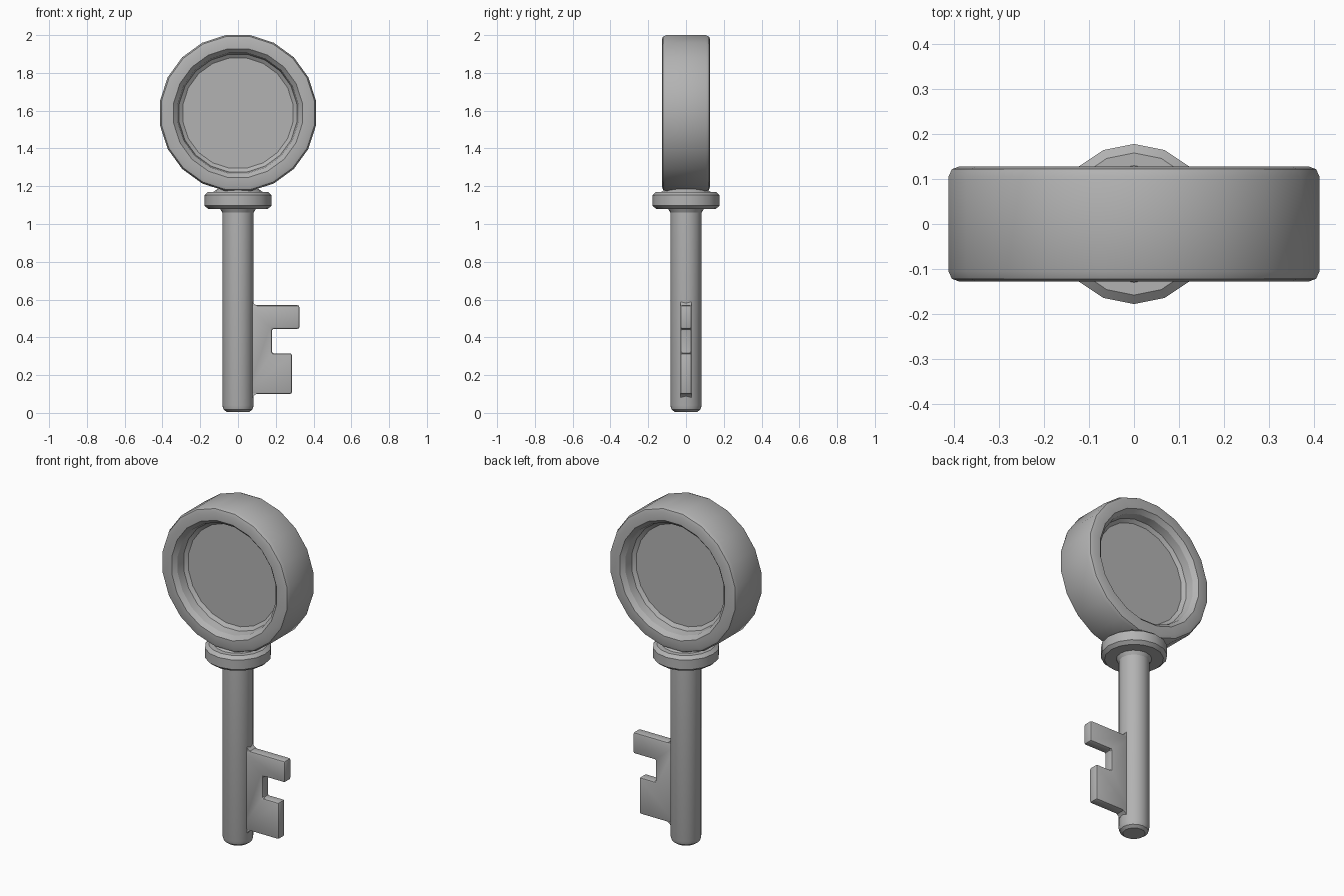
import bpy, bmesh, math
from mathutils import Matrix, Vector

cube = bpy.data.objects.get("Cube")
if cube:
    bpy.data.objects.remove(cube, do_unlink=True)

metal = bpy.data.materials.new("grey metal")
metal.use_nodes = True
metal.diffuse_color = (0.45, 0.45, 0.45, 1)
metal.node_tree.nodes["Principled BSDF"].inputs["Base Color"].default_value = (0.45, 0.45, 0.45, 1)


def finish(name, bm):
    bmesh.ops.remove_doubles(bm, verts=bm.verts, dist=0.0001)
    bmesh.ops.recalc_face_normals(bm, faces=bm.faces)
    mesh = bpy.data.meshes.new(name)
    bm.to_mesh(mesh)
    bm.free()
    obj = bpy.data.objects.new(name, mesh)
    bpy.context.collection.objects.link(obj)
    mesh.materials.append(metal)
    bpy.ops.object.select_all(action='DESELECT')
    obj.select_set(True)
    bpy.context.view_layer.objects.active = obj
    bpy.ops.object.shade_smooth_by_angle(angle=math.radians(28))
    return obj


def lathe(name, profile, sides, matrix=Matrix()):
    """Spin a (radius, height) profile around z, then place it."""
    bm = bmesh.new()
    verts = [bm.verts.new((r, 0, h)) for r, h in profile]
    edges = [bm.edges.new(pair) for pair in zip(verts, verts[1:])]
    bmesh.ops.spin(bm, geom=verts + edges, axis=(0, 0, 1), cent=(0, 0, 0),
                   angle=math.tau, steps=sides, use_merge=True)
    bm.transform(matrix)
    return finish(name, bm)


# Round head: a thick rim with a recessed disc on both faces
half = [(0, 0.045), (0.295, 0.045), (0.315, 0.06), (0.323, 0.105),
        (0.345, 0.128), (0.393, 0.128), (0.41, 0.122), (0.418, 0.105)]
profile = half + [(r, -h) for r, h in reversed(half)]
lathe("head", profile, 20,
      Matrix.Translation((0, 0, 1.587)) @ Matrix.Rotation(math.pi / 2, 4, 'X')
      @ Matrix.Rotation(math.pi / 20, 4, 'Z'))

# Shaft and collar
lathe("shaft", [(0, 0.005), (0.06, 0.005), (0.077, 0.018), (0.083, 0.04),
                (0.083, 1.06), (0.095, 1.08)], 16)
lathe("collar", [(0, 1.08), (0.158, 1.08), (0.178, 1.097), (0.178, 1.153),
                 (0.158, 1.17), (0.13, 1.17), (0.11, 1.185), (0, 1.185)], 16)

# Toothed bit
outline = [(0.04, 0.10), (0.285, 0.10), (0.285, 0.315), (0.18, 0.315),
           (0.18, 0.445), (0.325, 0.445), (0.325, 0.57), (0.04, 0.57)]
bm = bmesh.new()
face = bm.faces.new([bm.verts.new((x, -0.03, z)) for x, z in outline])
new = bmesh.ops.extrude_face_region(bm, geom=[face])["geom"]
bmesh.ops.translate(bm, vec=Vector((0, 0.06, 0)),
                    verts=[v for v in new if isinstance(v, bmesh.types.BMVert)])
bmesh.ops.recalc_face_normals(bm, faces=bm.faces)
bmesh.ops.bevel(bm, geom=bm.edges[:], offset=0.01, segments=2, profile=0.5, affect='EDGES')
finish("bit", bm)

# Flared roots where the bit meets the shaft
for name, z, step in (("upper_root", 0.565, 0.025), ("lower_root", 0.105, -0.025)):
    bm = bmesh.new()
    face = bm.faces.new([bm.verts.new((x, -0.028, h)) for x, h in
                         ((0.06, z), (0.105, z), (0.088, z + step * 0.4), (0.076, z + step))])
    new = bmesh.ops.extrude_face_region(bm, geom=[face])["geom"]
    bmesh.ops.translate(bm, vec=Vector((0, 0.056, 0)),
                        verts=[v for v in new if isinstance(v, bmesh.types.BMVert)])
    finish(name, bm)
